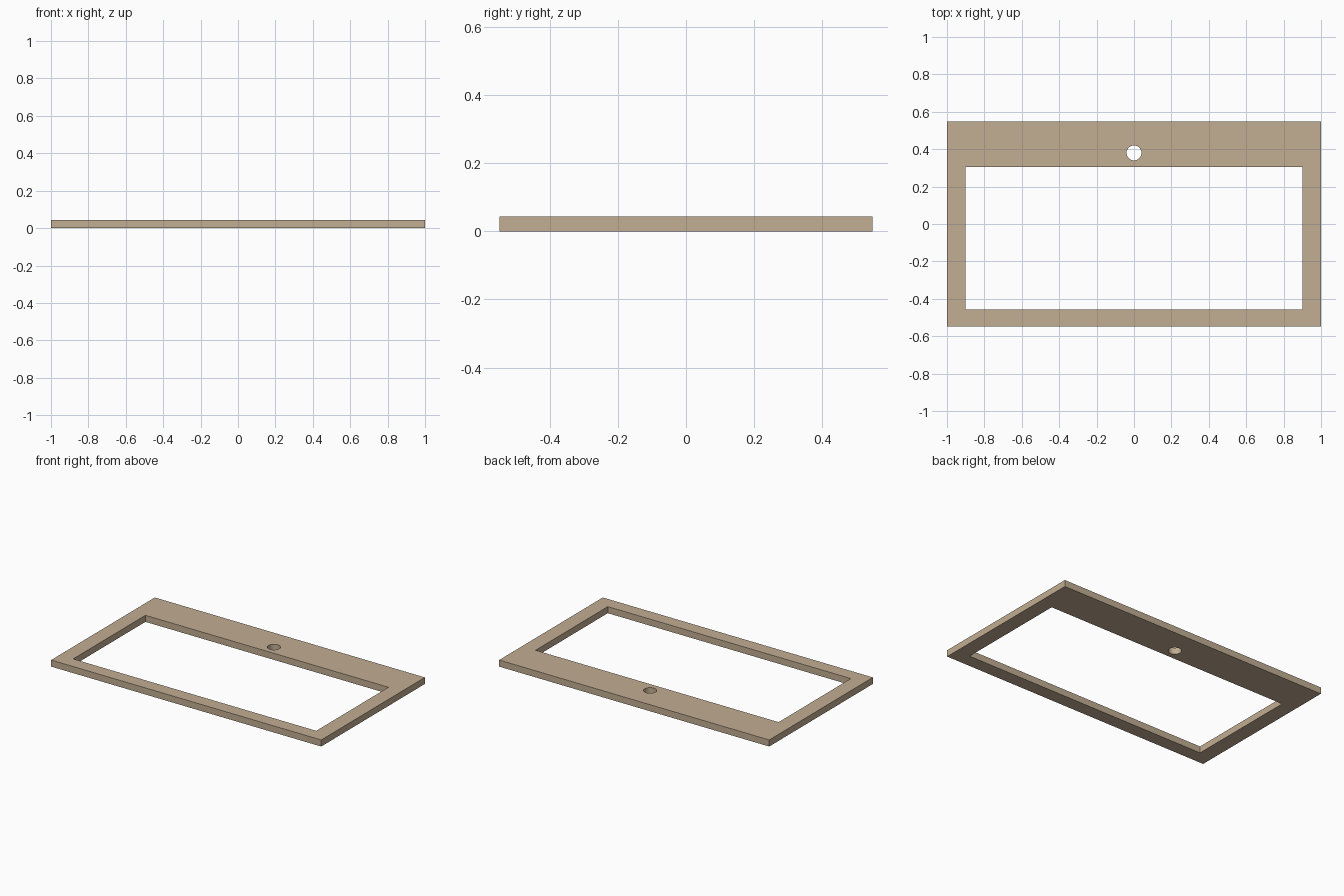
import bpy

if "Cube" in bpy.data.objects:
    bpy.data.objects.remove(bpy.data.objects["Cube"])

W, D, H = 2.0, 1.096, 0.044           # outer size of the slab

stone = bpy.data.materials.new("warm tan")
stone.diffuse_color = (0.54, 0.42, 0.29, 1)
stone.use_nodes = True
stone.node_tree.nodes["Principled BSDF"].inputs["Base Color"].default_value = stone.diffuse_color


def box(name, x0, x1, y0, y1, z0, z1):
    bpy.ops.mesh.primitive_cube_add(
        size=1, location=((x0 + x1) / 2, (y0 + y1) / 2, (z0 + z1) / 2))
    ob = bpy.context.object
    ob.name = name
    ob.scale = (x1 - x0, y1 - y0, z1 - z0)
    bpy.ops.object.transform_apply(location=False, rotation=False, scale=True)
    return ob


def cut(target, cutter):
    mod = target.modifiers.new(cutter.name, 'BOOLEAN')
    mod.operation = 'DIFFERENCE'
    mod.solver = 'EXACT'
    mod.object = cutter
    bpy.context.view_layer.objects.active = target
    bpy.ops.object.modifier_apply(modifier=mod.name)
    bpy.data.objects.remove(cutter)


# Flat counter slab
counter = box("counter_frame", -W / 2, W / 2, -D / 2, D / 2, 0, H)
counter.data.materials.append(stone)

# Large basin opening, with a wide ledge left at the back
cut(counter, box("basin_opening", -0.9, 0.9, -0.458, 0.306, -0.1, 0.2))

# Round tap hole in the back ledge
bpy.ops.mesh.primitive_cylinder_add(vertices=32, radius=0.04, depth=0.4,
                                    location=(0, 0.38, 0))
bpy.context.object.name = "tap_hole"
cut(counter, bpy.context.object)

# Smooth hole wall, sharp edges elsewhere
bpy.ops.object.select_all(action='DESELECT')
counter.select_set(True)
bpy.context.view_layer.objects.active = counter
bpy.ops.object.shade_smooth_by_angle()
